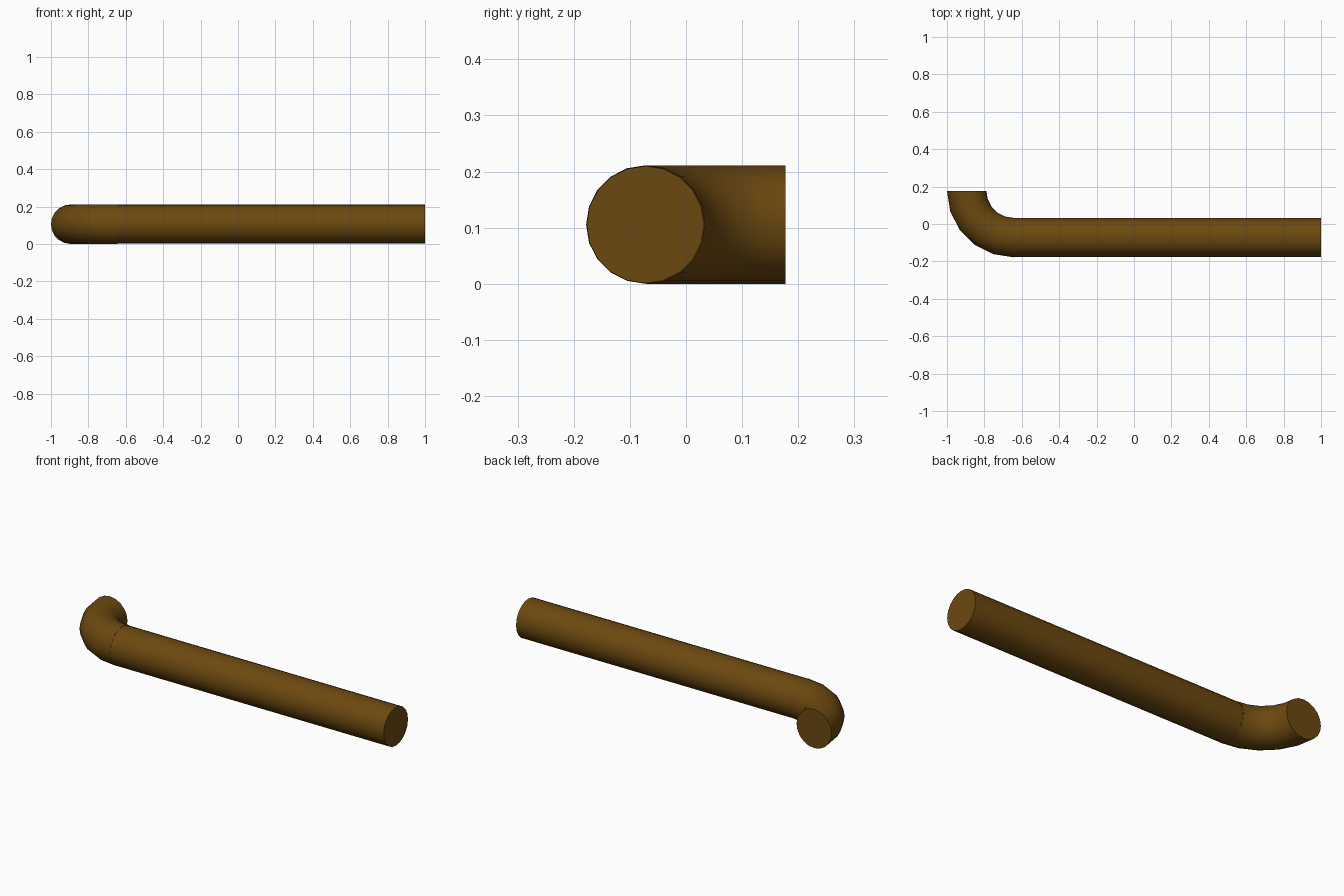
import bpy, bmesh, math
from mathutils import Vector

if "Cube" in bpy.data.objects:
    bpy.data.objects.remove(bpy.data.objects["Cube"])

SIDES = 20
RADIUS = 0.1055
BEND = 0.25
CENTRE = Vector((-0.6445, 0.1775, RADIUS))   # centre of the bend

mat = bpy.data.materials.new("brown_pipe")
mat.diffuse_color = (0.15, 0.066, 0.005, 1)
mat.use_nodes = True
mat.node_tree.nodes["Principled BSDF"].inputs["Base Color"].default_value = mat.diffuse_color


def sweep(name, stations, radius, caps):
    """Tube through (point, sideways direction) stations, capped at listed rings."""
    bm = bmesh.new()
    rings = []
    for p, side in stations:
        ring = []
        for i in range(SIDES):
            a = math.tau * i / SIDES
            ring.append(bm.verts.new(p + side * radius * math.cos(a)
                                     + Vector((0, 0, radius * math.sin(a)))))
        rings.append(ring)
    for r0, r1 in zip(rings, rings[1:]):
        for i in range(SIDES):
            j = (i + 1) % SIDES
            bm.faces.new((r0[i], r0[j], r1[j], r1[i]))
    # temporary caps on both ends give reliable outward normals
    ends = {0: bm.faces.new(rings[0]), -1: bm.faces.new(rings[-1])}
    bmesh.ops.recalc_face_normals(bm, faces=bm.faces)
    for k, face in ends.items():
        if k not in caps:
            bm.faces.remove(face)
    mesh = bpy.data.meshes.new(name)
    bm.to_mesh(mesh)
    bm.free()
    mesh.materials.append(mat)
    ob = bpy.data.objects.new(name, mesh)
    bpy.context.collection.objects.link(ob)
    bpy.ops.object.select_all(action='DESELECT')
    ob.select_set(True)
    bpy.context.view_layer.objects.active = ob
    bpy.ops.object.shade_smooth_by_angle(angle=math.radians(40))
    return ob


# quarter-turn elbow
arc = []
for k in range(6):
    a = math.pi + (math.pi / 2) * k / 5
    d = Vector((math.cos(a), math.sin(a), 0))
    arc.append((CENTRE + d * BEND, d))
sweep("elbow", arc, RADIUS, caps=(0,))

# long straight pipe, a hair slimmer than the elbow
start, side = arc[-1]
sweep("straight_pipe", [(start, side), (Vector((1, start.y, start.z)), side)],
      RADIUS - 0.001, caps=(-1,))
